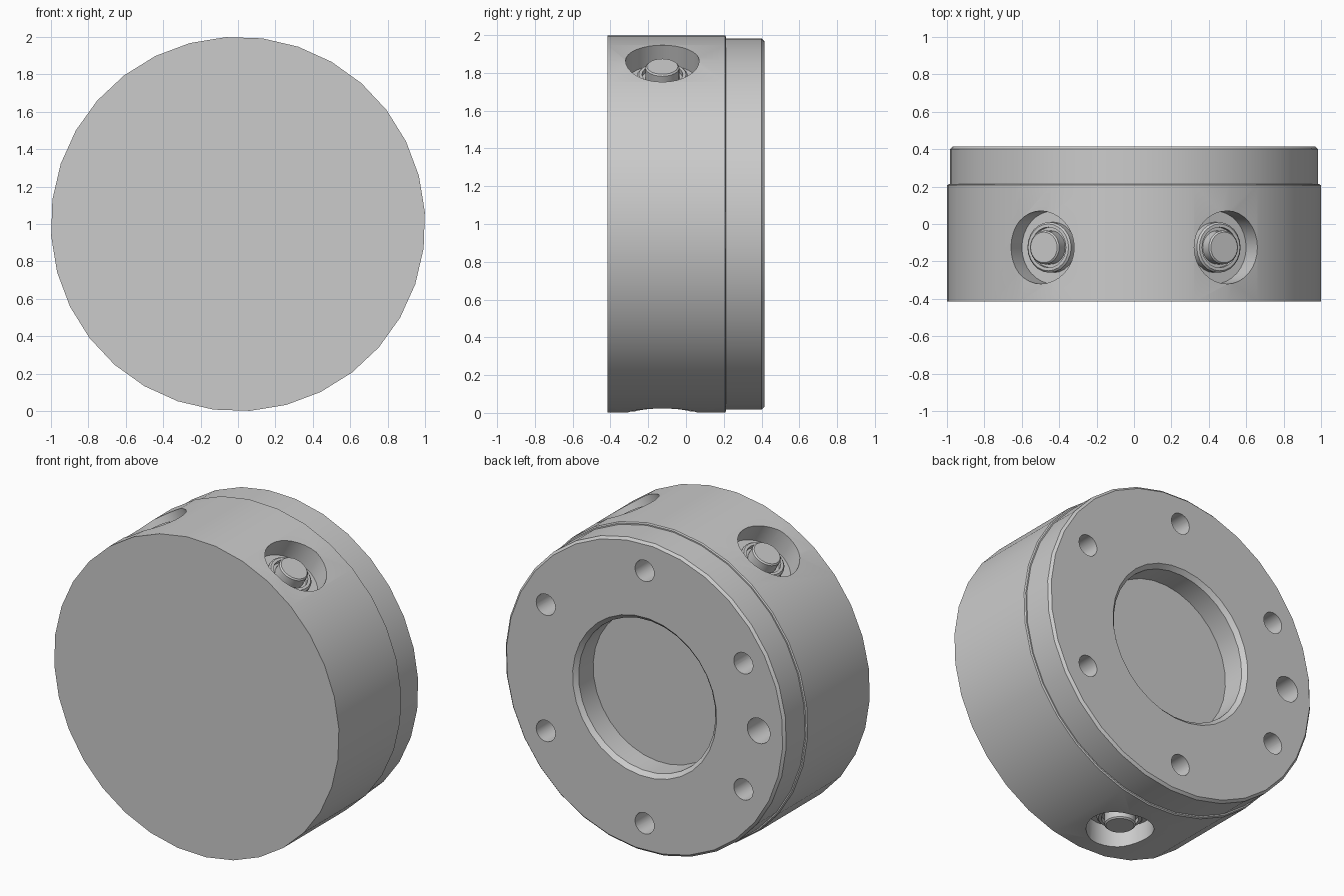
import bpy, bmesh
from math import sin, cos, pi, radians
from mathutils import Matrix, Vector

cube = bpy.data.objects.get("Cube")
if cube:
    bpy.data.objects.remove(cube, do_unlink=True)

grey = bpy.data.materials.new("plain_grey")
grey.use_nodes = True
colour = (0.6, 0.6, 0.6, 1)
grey.diffuse_color = colour
grey.node_tree.nodes["Principled BSDF"].inputs["Base Color"].default_value = colour

CENTRE = Vector((0, 0, 1))


def lathe(name, profile, origin, axis, sides=32, turn=0.0):
    """Turn a (radius, height) profile about an axis and cap both ends."""
    bm = bmesh.new()
    rings = []
    for r, h in profile:
        angles = [turn + 2 * pi * i / sides for i in range(sides)]
        rings.append([bm.verts.new((r * cos(a), r * sin(a), h)) for a in angles])
    for low, high in zip(rings, rings[1:]):
        for i in range(sides):
            j = (i + 1) % sides
            bm.faces.new((low[i], low[j], high[j], high[i]))
    bm.faces.new(rings[0][::-1])
    bm.faces.new(rings[-1])
    bmesh.ops.recalc_face_normals(bm, faces=bm.faces)
    spin = Vector(axis).to_track_quat('Z', 'Y').to_matrix().to_4x4()
    if axis == BACK:
        spin = Matrix.Rotation(-pi / 2, 4, 'X')
    bm.transform(Matrix.Translation(origin) @ spin)
    mesh = bpy.data.meshes.new(name)
    bm.to_mesh(mesh)
    bm.free()
    mesh.materials.append(grey)
    ob = bpy.data.objects.new(name, mesh)
    bpy.context.collection.objects.link(ob)
    return ob


def activate(ob):
    bpy.ops.object.select_all(action='DESELECT')
    ob.select_set(True)
    bpy.context.view_layer.objects.active = ob


def smooth(ob):
    activate(ob)
    bpy.ops.object.shade_smooth_by_angle(angle=radians(30))


BACK = Vector((0, 1, 0))

# Drum with stepped rear flange and shallow central bore
body = lathe("housing", [
    (1, -0.415), (1, 0.207), (0.993, 0.213), (0.985, 0.213), (0.985, 0.4),
    (0.97, 0.415), (0.505, 0.415), (0.48, 0.39), (0.48, 0.245)],
    CENTRE, BACK, turn=radians(-3.75))

cutters = []

# Six bolt holes and one larger locating hole in the rear face
holes = [(30 + 60 * i, 0.067) for i in range(6)] + [(180, 0.08)]
for angle, radius in holes:
    a = radians(angle)
    spot = CENTRE + Vector((0.8 * cos(a), 0, 0.8 * sin(a)))
    cutters.append(lathe("hole_cutter", [(radius, 0.2), (radius, 0.5)], spot, BACK, 24))

# Three radial pockets, each holding a clamp screw
for angle in (60, 180 - 60, 270):
    a = radians(angle)
    out = Vector((cos(a), 0, sin(a)))
    spot = CENTRE + Vector((0, -0.125, 0))
    cutters.append(lathe("pocket_cutter", [(0.195, 0.86), (0.195, 1.1)], spot, out))
    screw = lathe("clamp_screw", [
        (0.135, 0.85), (0.135, 0.905), (0.125, 0.915), (0.108, 0.915), (0.108, 0.89),
        (0.09, 0.89), (0.09, 0.955), (0.082, 0.963)], spot, out, 24)
    smooth(screw)

# Cut every opening into the housing
for cutter in cutters:
    cutter.hide_render = True
    activate(body)
    mod = body.modifiers.new("cut", 'BOOLEAN')
    mod.operation = 'DIFFERENCE'
    mod.solver = 'EXACT'
    mod.object = cutter
    bpy.ops.object.modifier_apply(modifier=mod.name)
    bpy.data.objects.remove(cutter, do_unlink=True)
smooth(body)
